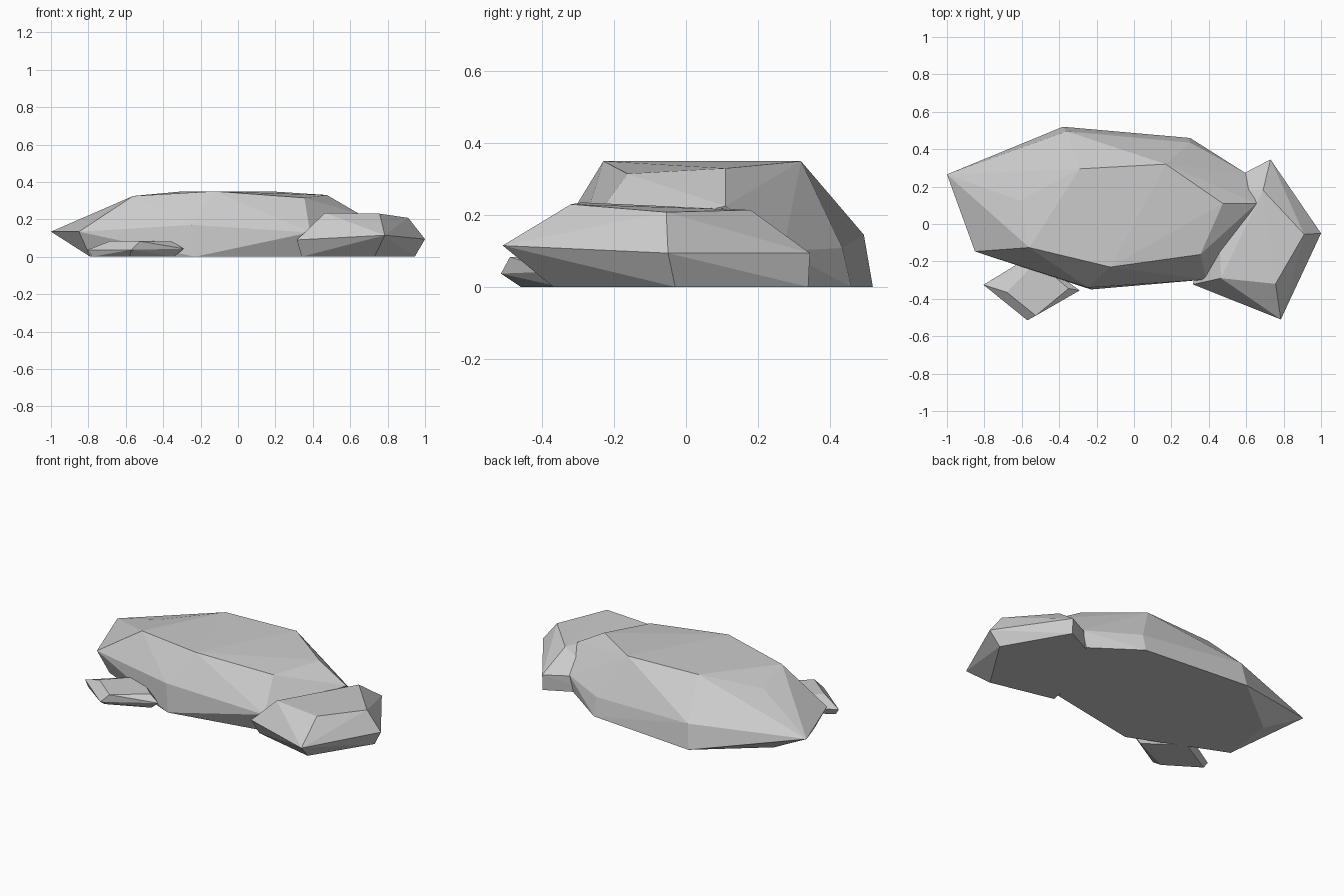
import bpy, bmesh


def rock(name, foot, upper):
    """Faceted boulder: convex hull of a ground outline and its upper corners."""
    bm = bmesh.new()
    for x, y in foot:
        bm.verts.new((x, y, 0))
    for p in upper:
        bm.verts.new(p)
    res = bmesh.ops.convex_hull(bm, input=bm.verts[:])
    loose = [v for v in bm.verts if not v.link_faces]
    bmesh.ops.delete(bm, geom=loose, context='VERTS')
    # merge the flat triangles into clean facets
    bmesh.ops.dissolve_limit(bm, angle_limit=0.03, verts=bm.verts[:], edges=bm.edges[:])
    bmesh.ops.recalc_face_normals(bm, faces=bm.faces[:])
    me = bpy.data.meshes.new(name)
    bm.to_mesh(me)
    bm.free()
    ob = bpy.data.objects.new(name, me)
    bpy.context.collection.objects.link(ob)
    return ob


# Large central boulder
rock("large_rock",
     [(-.75, .22), (-.79, -.11), (-.23, -.35), (.34, -.24), (.57, .27), (.3, .46), (-.38, .52)],
     [(-1, .265, .134), (-.85, -.147, .134), (-.246, -.34, .17), (.385, -.297, .13),
      (.655, .11, .225), (.6, .27, .1), (.3, .435, .108), (-.36, .495, .145),
      (-.56, -.126, .325), (-.126, -.23, .35), (.355, -.163, .315), (.475, .11, .33),
      (.17, .32, .35), (-.29, .295, .35), (-.61, .125, .285)])

# Medium boulder leaning against the right end
rock("medium_rock",
     [(.34, -.28), (.73, -.37), (.945, -.03), (.73, .34), (.45, .2)],
     [(.315, -.323, .09), (.785, -.51, .115), (1, -.05, .094), (.73, .345, .094),
      (.757, -.32, .23), (.465, -.29, .235), (.91, -.055, .208), (.69, .18, .214),
      (.45, .2, .1)])

# Small flat stone at the front left
rock("small_rock",
     [(-.78, -.33), (-.58, -.46), (-.34, -.35), (-.55, -.2)],
     [(-.805, -.325, .037), (-.57, -.515, .037), (-.29, -.355, .043), (-.55, -.17, .04),
      (-.68, -.365, .085), (-.525, -.49, .083), (-.35, -.345, .08), (-.52, -.2, .085)])
